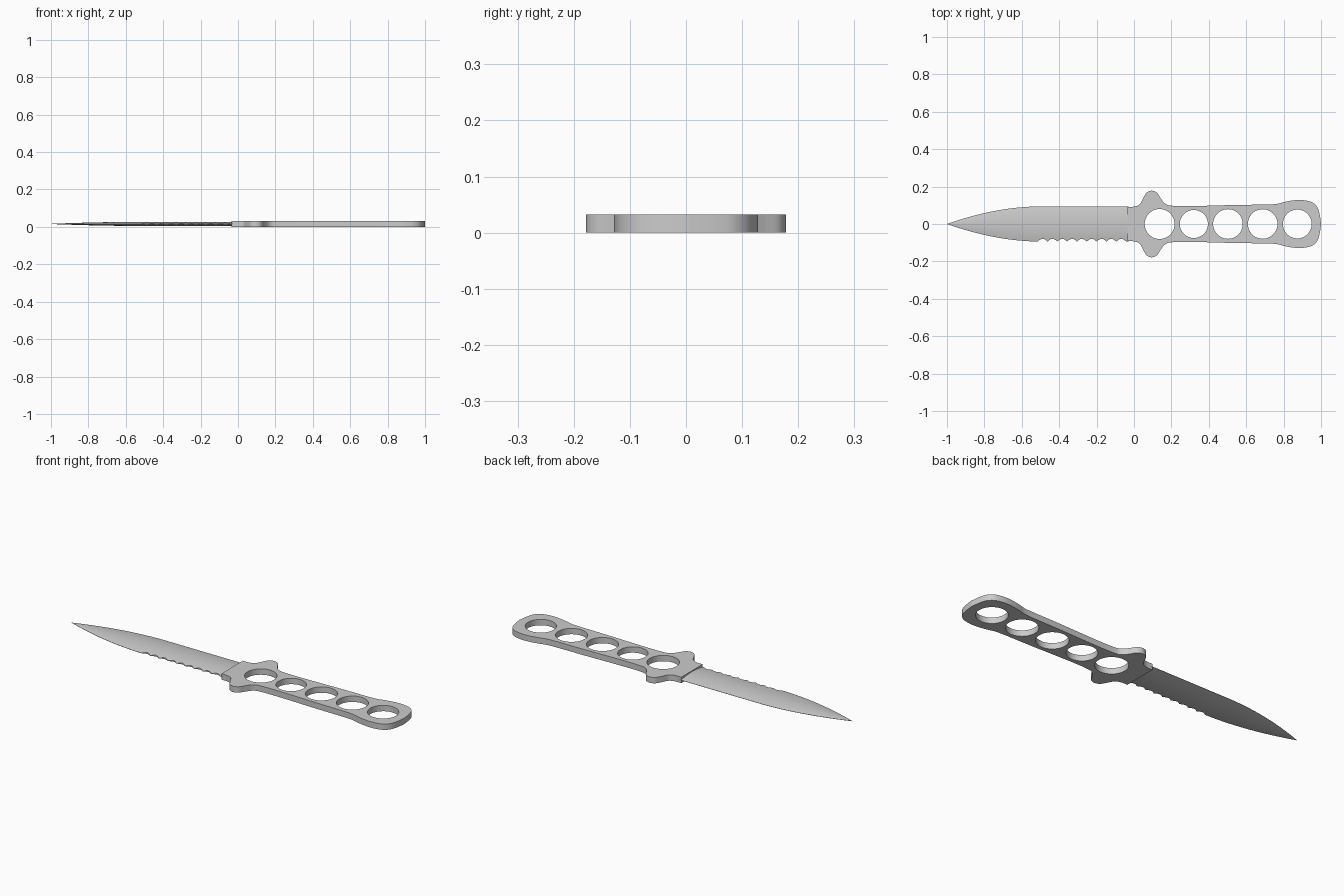
import bpy, bmesh, math
from mathutils import Vector

if "Cube" in bpy.data.objects:
    bpy.data.objects.remove(bpy.data.objects["Cube"])

steel = bpy.data.materials.new("light grey steel")
steel.diffuse_color = (0.6, 0.6, 0.6, 1)
steel.use_nodes = True
steel.node_tree.nodes["Principled BSDF"].inputs["Base Color"].default_value = steel.diffuse_color
MID = 0.016


def finish(obj, angle):
    bpy.ops.object.select_all(action='DESELECT')
    obj.select_set(True)
    bpy.context.view_layer.objects.active = obj
    if obj.type == 'CURVE':
        bpy.ops.object.convert(target='MESH')
        obj = bpy.context.object
    bm = bmesh.new()
    bm.from_mesh(obj.data)
    bmesh.ops.remove_doubles(bm, verts=bm.verts, dist=1e-5)
    bmesh.ops.recalc_face_normals(bm, faces=bm.faces)
    bm.to_mesh(obj.data)
    bm.free()
    obj.data.materials.clear()
    obj.data.materials.append(steel)
    bpy.ops.object.shade_smooth_by_angle(angle=math.radians(angle))


def smooth_path(pts, n=5):
    # Catmull-Rom through the profile points
    p = [Vector(q) for q in pts]
    p = [2 * p[0] - p[1]] + p + [2 * p[-1] - p[-2]]
    out = []
    for a, b, c, d in zip(p, p[1:], p[2:], p[3:]):
        for i in range(n):
            t = i / n
            out.append(0.5 * (2 * b + (c - a) * t + (2 * a - 5 * b + 4 * c - d) * t * t
                              + (3 * b - a - 3 * c + d) * t ** 3))
    return out + [p[-2]]


# Handle: mirrored half outline with guard wings and five finger holes
half = smooth_path([(-0.036, 0.092), (0.0, 0.093), (0.03, 0.105), (0.05, 0.14), (0.068, 0.168),
                    (0.095, 0.178), (0.122, 0.168), (0.142, 0.138), (0.165, 0.11), (0.2, 0.098),
                    (0.32, 0.096), (0.55, 0.102), (0.74, 0.105), (0.8, 0.117), (0.85, 0.126),
                    (0.9, 0.128), (0.95, 0.117), (0.98, 0.09), (0.993, 0.05), (1.0, 0.0)])
outline = [(p.x, p.y) for p in half] + [(p.x, -p.y) for p in reversed(half[:-1])]
holes = [(0.137, 0.08), (0.32, 0.075), (0.502, 0.079), (0.688, 0.079), (0.873, 0.077)]
loops = [outline]
for cx, r in holes:
    loops.append([(cx + r * math.cos(k * math.tau / 48), r * math.sin(k * math.tau / 48))
                  for k in range(48)])
curve = bpy.data.curves.new("handle", 'CURVE')
curve.dimensions = '2D'
curve.fill_mode = 'BOTH'
curve.extrude = MID
for loop in loops:
    s = curve.splines.new('POLY')
    s.points.add(len(loop) - 1)
    for pt, (x, y) in zip(s.points, loop):
        pt.co = (x, y, 0, 1)
    s.use_cyclic_u = True
handle = bpy.data.objects.new("handle", curve)
handle.location.z = MID
bpy.context.collection.objects.link(handle)
finish(handle, 35)

# Blade: lens cross-section lofted along x, scalloped serrations on the -y edge
W, COLS, TEETH = 0.094, 16, 9
S0, S1 = -0.515, -0.042
xs = [-1 + 0.485 * (i / 40) ** 1.3 for i in range(40)]
xs += [S0 + (S1 - S0) * i / (TEETH * 8) for i in range(TEETH * 8 + 1)] + [-0.03]
bm = bmesh.new()
rings = []
for x in xs:
    u = min(1, (x + 1) / 0.5)
    w = max(0.0004, W * (1 - (1 - u) ** 1.9))
    lo = -w
    if S0 < x < S1:
        lo += 0.015 * abs(math.sin(math.pi * TEETH * (x - S0) / (S1 - S0)))
    ring = []
    for side in (1, -1):
        for j in range(COLS + 1):
            f = j / COLS if side == 1 else 1 - j / COLS
            y = lo + (w - lo) * f
            h = 0.0105 * (w / W) * (1 - (y / w) ** 2) + 0.0006
            ring.append(bm.verts.new((x, y, MID + side * h)))
    rings.append(ring)
for a, b in zip(rings, rings[1:]):
    for k in range(len(a)):
        m = (k + 1) % len(a)
        bm.faces.new((a[k], a[m], b[m], b[k]))
bm.faces.new(rings[0])
bm.faces.new(rings[-1])
mesh = bpy.data.meshes.new("blade")
bm.to_mesh(mesh)
bm.free()
blade = bpy.data.objects.new("blade", mesh)
bpy.context.collection.objects.link(blade)
finish(blade, 40)
